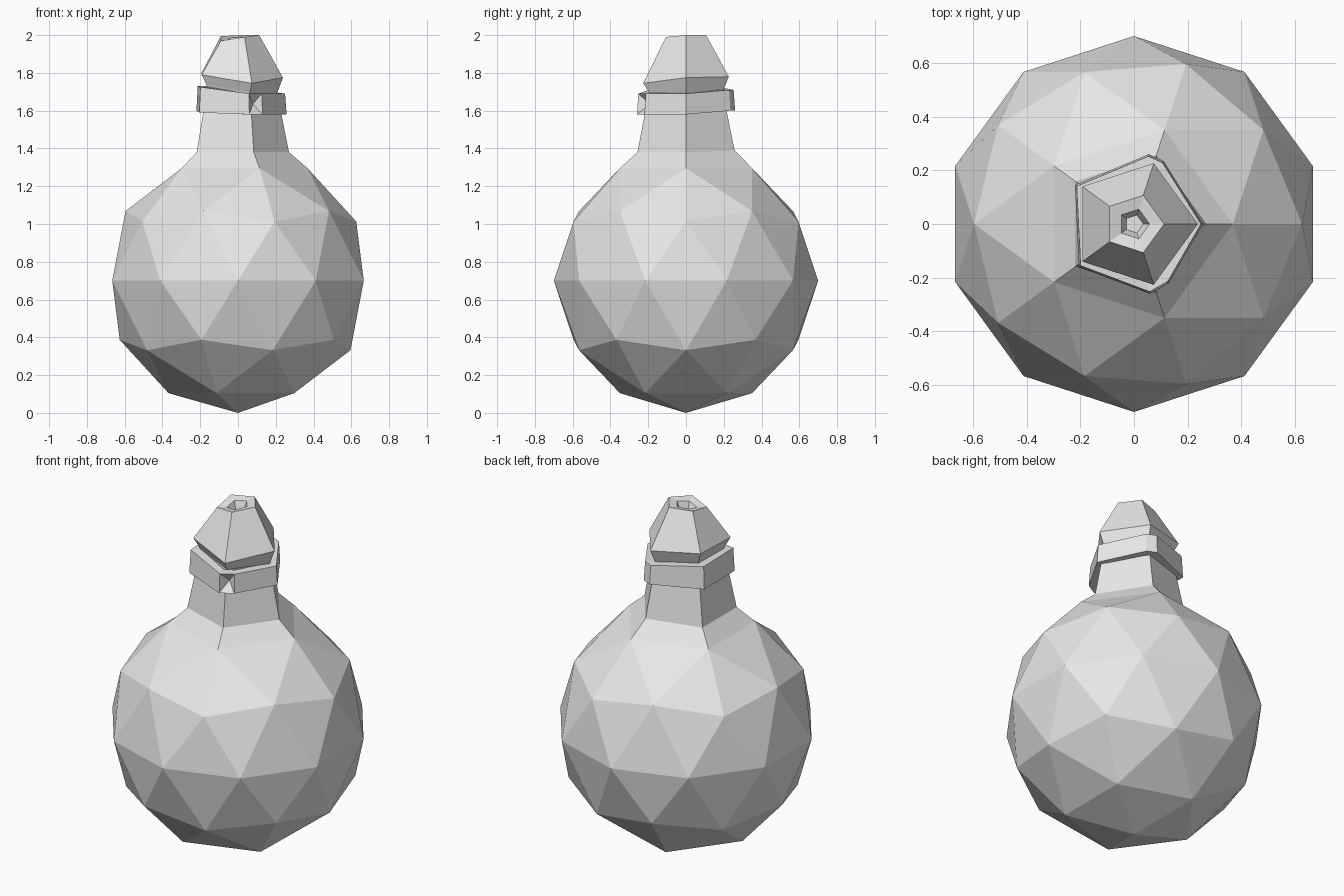
import bpy, bmesh
from math import sin, cos, atan2, tau
from mathutils import Vector

cube = bpy.data.objects.get("Cube")
if cube:
    bpy.data.objects.remove(cube)

grey = bpy.data.materials.new("plain_grey")
grey.use_nodes = True
grey.diffuse_color = (0.8, 0.8, 0.8, 1)
grey.node_tree.nodes["Principled BSDF"].inputs["Base Color"].default_value = (0.8, 0.8, 0.8, 1)


def finish(bm, name):
    bmesh.ops.recalc_face_normals(bm, faces=bm.faces)
    mesh = bpy.data.meshes.new(name)
    bm.to_mesh(mesh)
    bm.free()
    mesh.materials.append(grey)
    obj = bpy.data.objects.new(name, mesh)
    bpy.context.collection.objects.link(obj)
    return obj


def bridge(bm, a, b):
    n = len(a)
    return [bm.faces.new((a[i], a[(i + 1) % n], b[(i + 1) % n], b[i])) for i in range(n)]


def pentagon(bm, radius, heights):
    return [bm.verts.new((radius * cos(tau * k / 5), radius * sin(tau * k / 5), z))
            for k, z in enumerate(heights)]


# Round flask body, opened at the top
bm = bmesh.new()
bmesh.ops.create_icosphere(bm, subdivisions=2, radius=0.7)
bmesh.ops.translate(bm, verts=bm.verts, vec=(0, 0, 0.7))
top = max(bm.verts, key=lambda v: v.co.z)
rim = [e.other_vert(top) for e in top.link_edges]
rim.sort(key=lambda v: round(atan2(v.co.y, v.co.x) % tau, 3) % 6.28)
bmesh.ops.delete(bm, geom=[top], context='VERTS')

# Neck, groove, tilted stopper and hollow mouth: radius and five corner heights
levels = [
    (0.270, [1.38, 1.39, 1.38, 1.38, 1.38]),
    (0.230, [1.58] * 5),
    (0.200, [1.69, 1.70, 1.72, 1.72, 1.69]),
    (0.208, [1.695, 1.71, 1.74, 1.74, 1.70]),
    (0.238, [1.775, 1.78, 1.80, 1.79, 1.745]),
    (0.112, [2.0, 2.0, 1.995, 1.97, 1.99]),
    (0.058, [1.99, 1.99, 1.985, 1.97, 1.98]),
    (0.035, [1.93] * 5),
]
for radius, heights in levels:
    ring = pentagon(bm, radius, heights)
    bridge(bm, rim, ring)
    rim = ring
bm.faces.new(rim)
finish(bm, "flask_body_and_stopper")

# Uneven collar round the neck, with split front and back corners
corners = [(0.257, 0), (0.11, 0.235), (0.055, 0.26), (-0.22, 0.145),
           (-0.205, -0.16), (0.06, -0.26), (0.13, -0.22)]
low = [1.58, 1.60, 1.60, 1.60, 1.59, 1.58, 1.58]
high = [1.69, 1.71, 1.71, 1.73, 1.725, 1.69, 1.69]
bm = bmesh.new()


def collar_ring(scale, heights):
    return [bm.verts.new((x * scale, y * scale, z)) for (x, y), z in zip(corners, heights)]


rings = [collar_ring(0.8, low), collar_ring(1, low),
         collar_ring(0.97, high), collar_ring(0.75, high)]
sides = [bridge(bm, rings[i], rings[(i + 1) % 4]) for i in range(4)]

# Pinched notch at the front corner
notch = bmesh.ops.poke(bm, faces=[sides[1][5]])
notch["verts"][0].co += Vector((-0.015, 0.045, 0))
finish(bm, "neck_collar")
